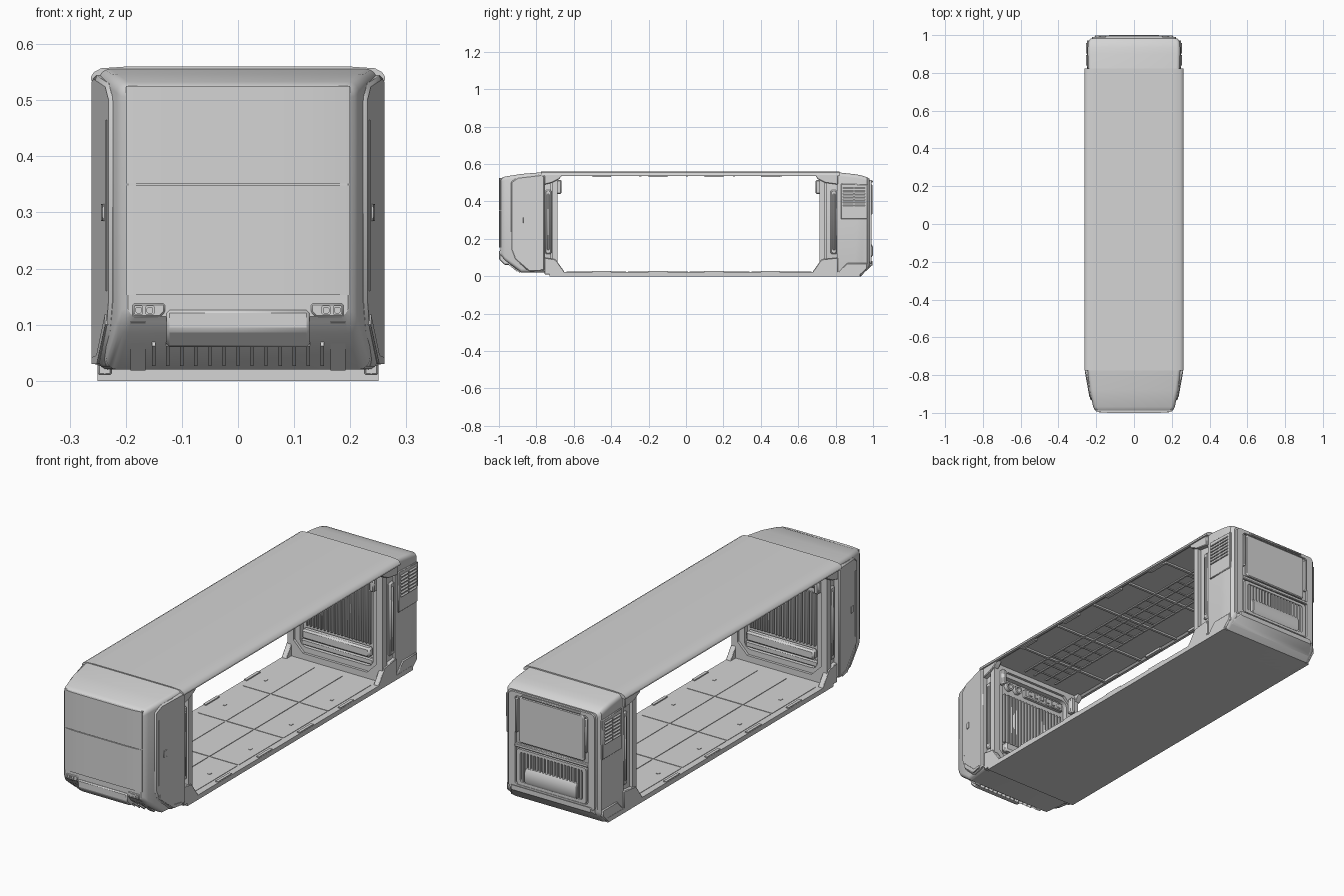
import bpy, bmesh, math

grey = bpy.data.materials.new("light_grey")
grey.diffuse_color = (0.66, 0.66, 0.66, 1)


def finish(name, bm, bevel=0.0):
    bmesh.ops.recalc_face_normals(bm, faces=bm.faces)
    me = bpy.data.meshes.new(name)
    bm.to_mesh(me)
    bm.free()
    me.materials.append(grey)
    me.shade_smooth()
    me.set_sharp_from_angle(angle=math.radians(32))
    ob = bpy.data.objects.new(name, me)
    bpy.context.collection.objects.link(ob)
    if bevel:
        mod = ob.modifiers.new("bevel", 'BEVEL')
        mod.width, mod.segments, mod.limit_method = bevel, 1, 'ANGLE'
    return ob


def loft(name, rings, closed=False):
    """Skin a list of equal-sized rings; closed joins last to first."""
    bm = bmesh.new()
    vs = [[bm.verts.new(p) for p in r] for r in rings]
    n = len(vs[0])
    pairs = list(zip(vs, vs[1:])) + ([(vs[-1], vs[0])] if closed else [])
    for a, b in pairs:
        for i in range(n):
            j = (i + 1) % n
            bm.faces.new((a[i], a[j], b[j], b[i]))
    if not closed:
        bm.faces.new(vs[0])
        bm.faces.new(vs[-1])
    return finish(name, bm)


def ring(y, hw, z0, z1, r=0.02, n=4, cx=0.0):
    """Rounded rectangle facing along y (n=1 gives chamfers)."""
    pts = []
    corners = [(hw - r, z1 - r), (-hw + r, z1 - r), (-hw + r, z0 + r), (hw - r, z0 + r)]
    for k, (x, z) in enumerate(corners):
        for i in range(n + 1):
            a = math.pi / 2 * (k + i / n)
            pts.append((cx + x + r * math.cos(a), y, z + r * math.sin(a)))
    return pts


def frame(name, y0, y1, outer, inner, r=0.02, ri=0.02, n=4):
    loft(name, [ring(y0, *outer, r, n), ring(y1, *outer, r, n),
                ring(y1, *inner, ri, n), ring(y0, *inner, ri, n)], closed=True)


def prism(name, pts, axis, a, b, bevel=0.0, warp=None):
    bm = bmesh.new()
    def place(p, t):
        if axis == 'x':
            v = (t, p[0], p[1])
        elif axis == 'y':
            v = (p[0], t, p[1])
        else:
            v = (p[0], p[1], t)
        return warp(v) if warp else v
    lo = [bm.verts.new(place(p, a)) for p in pts]
    hi = [bm.verts.new(place(p, b)) for p in pts]
    bm.faces.new(lo)
    bm.faces.new(hi)
    for i in range(len(pts)):
        j = (i + 1) % len(pts)
        bm.faces.new((lo[i], lo[j], hi[j], hi[i]))
    return finish(name, bm, bevel)


def box(name, x, y, z, bevel=0.0, warp=None):
    pts = [(y[0], z[0]), (y[1], z[0]), (y[1], z[1]), (y[0], z[1])]
    return prism(name, pts, 'x', x[0], x[1], bevel, warp)


# Roof shell and floor plate
half = [(0.24, 0.542), (0.25, 0.535), (0.262, 0.535), (0.262, 0.542), (0.257, 0.55),
        (0.244, 0.557), (0.2, 0.56)]
prism("roof", half + [(-x, z) for x, z in reversed(half)], 'y', -0.775, 0.822)
box("floor", (-0.25, 0.25), (-0.73, 0.93), (0, 0.022))

# Ceiling rails, cross ribs and edge tabs
for m in (-1, 1):
    for x in (0.03, 0.085):
        box("ceiling_rail", (m * x, m * (x + 0.008)), (-0.66, 0.69), (0.537, 0.543))
    for y in (-0.5, -0.2, 0.1, 0.4):
        box("roof_edge_tab", (m * 0.235, m * 0.25), (y, y + 0.1), (0.531, 0.543))
        box("floor_edge_tab", (m * 0.235, m * 0.249), (y, y + 0.1), (0.02, 0.027))
        box("floor_stud", (m * 0.165, m * 0.177), (y + 0.04, y + 0.055), (0.02, 0.026))
for y in (-0.5, -0.25, 0, 0.25, 0.5):
    box("ceiling_rib", (-0.24, 0.24), (y, y + 0.012), (0.534, 0.543))
for i in range(18):
    box("ceiling_rung", (-0.085, 0.085), (-0.62 + i * 0.073, -0.615 + i * 0.073), (0.538, 0.543))

# Floor panels
for i in range(4):
    y = -0.64 + i * 0.33
    box("floor_panel", (-0.07, 0.07), (y, y + 0.32), (0.02, 0.0245))
    for m in (-1, 1):
        box("floor_side_panel", (m * 0.076, m * 0.22), (y, y + 0.32), (0.02, 0.024))

# Front pod shell
loft("front_pod", [ring(-0.757, 0.25, 0.02, 0.557), ring(-0.88, 0.235, 0.02, 0.547),
                   ring(-0.968, 0.216, 0.085, 0.533), ring(-0.984, 0.208, 0.105, 0.527),
                   ring(-0.993, 0.196, 0.115, 0.52, 0.015)])


# Nose panels with a seam between them, slightly bowed
def bow(v):
    return (v[0], v[1] + 0.35 * max(0, abs(v[0]) - 0.13) ** 2 * 4, v[2])


cols = [-0.2 + i * 0.04 for i in range(11)]
for name, z0, z1 in (("nose_lower_panel", 0.153, 0.3485), ("nose_upper_panel", 0.3515, 0.525)):
    prism(name, [(x, -1.0) for x in cols] + [(x, -0.985) for x in reversed(cols)], 'z', z0, z1, 0, bow)

# Front ledge, lower ribs and lamps
ledge = [(-1.0, 0.126), (-1.0, 0.09), (-0.97, 0.06), (-0.93, 0.06), (-0.93, 0.128)]
prism("front_ledge", ledge, 'x', -0.127, 0.127, 0.005)
for i in range(13):
    x = -0.15 + i * 0.025
    prism("front_rib", [(-0.95, 0.062), (-0.905, 0.026), (-0.89, 0.04), (-0.94, 0.085)],
          'x', x - 0.003, x + 0.003)
for m in (-1, 1):
    prism("front_grille_side", [(-0.985, 0.105), (-0.89, 0.018), (-0.87, 0.03), (-0.96, 0.12)],
          'x', m * 0.165, m * 0.192)
    prism("lamp_housing", [(m * 0.14, 0.113), (m * 0.188, 0.113), (m * 0.188, 0.138),
                           (m * 0.13, 0.138), (m * 0.13, 0.122)], 'y', -0.996, -0.96, 0.003)
    for x in (0.15, 0.17):
        frame_rings = [ring(y, w, 0.126 - w, 0.126 + w, 0.002, 1, m * (x + 0.007))
                       for y, w in ((-0.994, 0.008), (-0.999, 0.008), (-0.999, 0.005), (-0.994, 0.005))]
        loft("lamp", frame_rings, closed=True)

    # Tapered side panels of the front pod
    def taper(v):
        return (m * (0.262 - max(0, -0.757 - v[1]) * 0.18 + v[0]), v[1], v[2])
    side = [(-0.757, 0.03), (-0.757, 0.535), (-0.77, 0.545), (-0.9, 0.53), (-0.935, 0.505),
            (-0.935, 0.14), (-0.915, 0.09), (-0.84, 0.025)]
    prism("front_side_panel", side, 'x', -0.03, 0, 0.006, taper)
    box("side_panel_strip", (-0.002, 0.002), (-0.917, -0.911), (0.16, 0.465), 0, taper)
    box("side_handle", (-0.002, 0.003), (-0.89, -0.87), (0.285, 0.315), 0.001, taper)
    prism("front_side_skirt", [(-0.915, 0.1), (-0.83, 0.03), (-0.78, 0.03), (-0.78, 0.042),
                               (-0.825, 0.045), (-0.91, 0.118)], 'x', -0.02, 0.003, 0, taper)

# Inner bulkheads at both ends: wall, frames, ribs, bench and posts
for end, s, y0, y1 in (("front", -1, 0.757, 0.687), ("rear", 1, 0.812, 0.714)):
    yw = y1 + 0.035
    loft(end + "_bulkhead", [ring(s * (y0 + 0.01), 0.232, 0.02, 0.548),
                             ring(s * yw, 0.232, 0.02, 0.548)])
    frame(end + "_outer_frame", s * (y1 + 0.03), s * y1, (0.246, 0.015, 0.548), (0.215, 0.05, 0.52), 0.03, 0.05, 1)
    frame(end + "_inner_frame", s * yw, s * (y1 + 0.012), (0.222, 0.04, 0.53), (0.188, 0.075, 0.5), 0.04, 0.03)
    for i in range(19):
        x = -0.162 + i * 0.018
        top = 0.42 if s < 0 else 0.48
        box(end + "_wall_rib", (x - 0.005, x + 0.005), (s * (yw + 0.01), s * (yw - 0.013)), (0.17, top), 0.002)
    box(end + "_bench", (-0.175, 0.175), (s * yw, s * (y1 + 0.002)), (0.115, 0.16), 0.008)
    box(end + "_bench_base", (-0.185, 0.185), (s * yw, s * (y1 + 0.015)), (0.08, 0.108), 0.005)
    for m in (-1, 1):
        # Side post with slot surround and corner gussets
        yc = y0 - 0.021
        box(end + "_post", (m * 0.22, m * 0.242), (s * (yc - 0.018), s * (yc + 0.018)), (0.12, 0.46), 0.006)
        box(end + "_post_slot", (m * 0.238, m * 0.246), (s * (yc - 0.007), s * (yc + 0.007)), (0.14, 0.44), 0.004)
        prism(end + "_lower_gusset", [(s * y0, 0.01), (s * y0, 0.1), (s * (y1 + 0.01), 0.09),
                                      (s * (y1 - 0.037), 0.024), (s * (y1 - 0.037), 0.01)],
              'x', m * 0.225, m * 0.25, 0.003)
        prism(end + "_upper_gusset", [(s * y0, 0.55), (s * y0, 0.49), (s * (y1 + 0.03), 0.5),
                                      (s * (y1 - 0.01), 0.52), (s * (y1 - 0.027), 0.545)],
              'x', m * 0.225, m * 0.255, 0.003)
        box(end + "_bracket", (m * 0.19, m * 0.215), (s * (y1 + 0.01), s * (y1 - 0.022)), (0.44, 0.515), 0.006)

# Control strip on the front inner wall
box("control_strip", (-0.17, 0.05), (-0.725, -0.703), (0.445, 0.485), 0.004)
for i in range(6):
    box("control_key", (-0.155 + i * 0.033, -0.135 + i * 0.033), (-0.71, -0.699), (0.455, 0.475), 0.002)
for x in (0.09, 0.14):
    loft("socket", [ring(y, w, 0.465 - w, 0.465 + w, w * 0.99, 4, x)
                    for y, w in ((-0.725, 0.02), (-0.702, 0.02), (-0.702, 0.012), (-0.725, 0.012))], closed=True)

# Rear pod shell
loft("rear_pod", [ring(0.808, 0.243, 0, 0.556), ring(0.9, 0.245, 0, 0.546), ring(0.935, 0.245, 0, 0.54),
                  ring(0.968, 0.243, 0.035, 0.53), ring(0.981, 0.23, 0.055, 0.521)])
frame("rear_face_frame", 0.97, 0.991, (0.222, 0.065, 0.516), (0.188, 0.088, 0.5), 0.02, 0.012)
loft("rear_bumper", [ring(0.94, 0.235, 0.008, 0.06, 0.005, 1), ring(0.97, 0.225, 0.035, 0.075, 0.005, 1),
                     ring(0.997, 0.205, 0.06, 0.082, 0.005, 1)])

# Rear face: upper panel, grab bars, rail, grille and box
loft("rear_upper_panel", [ring(0.975, 0.168, 0.285, 0.498, 0.012), ring(0.988, 0.168, 0.285, 0.498, 0.012),
                          ring(0.991, 0.164, 0.289, 0.494, 0.01)])
box("rear_rail", (-0.19, 0.19), (0.97, 0.993), (0.262, 0.278), 0.003)
box("rear_top_lip", (-0.15, 0.15), (0.97, 0.999), (0.502, 0.512), 0.003)
frame("rear_grille_frame", 0.975, 0.992, (0.178, 0.09, 0.256), (0.16, 0.105, 0.243), 0.01, 0.008)
for i in range(18):
    x = -0.149 + i * 0.0175
    box("rear_grille_rib", (x - 0.004, x + 0.004), (0.975, 0.99), (0.1, 0.245))
prism("rear_box", [(0.97, 0.1), (0.992, 0.1), (1.0, 0.115), (1.0, 0.155), (0.99, 0.175), (0.97, 0.175)],
      'x', -0.135, 0.135, 0.003)

for m in (-1, 1):
    box("rear_grab_bar", (m * 0.174, m * 0.186), (0.975, 0.998), (0.33, 0.49), 0.004)
    # Side vent panel with two columns of slats
    prism("vent_panel", [(0.828, 0.305), (0.97, 0.305), (0.972, 0.49), (0.828, 0.495)],
          'x', m * 0.235, m * 0.249, 0.003)
    for i in range(7):
        z = 0.375 + i * 0.0155
        for ya, yb in ((0.84, 0.895), (0.902, 0.957)):
            prism("vent_slat", [(m * 0.247, z), (m * 0.254, z), (m * 0.247, z + 0.01)], 'y', ya, yb)
    # Sloped skirt at the foot of the rear pod
    prism("rear_side_skirt", [(0.8, 0.004), (0.93, 0.004), (0.968, 0.04), (0.968, 0.07), (0.86, 0.07)],
          'x', m * 0.235, m * 0.249, 0.004)
